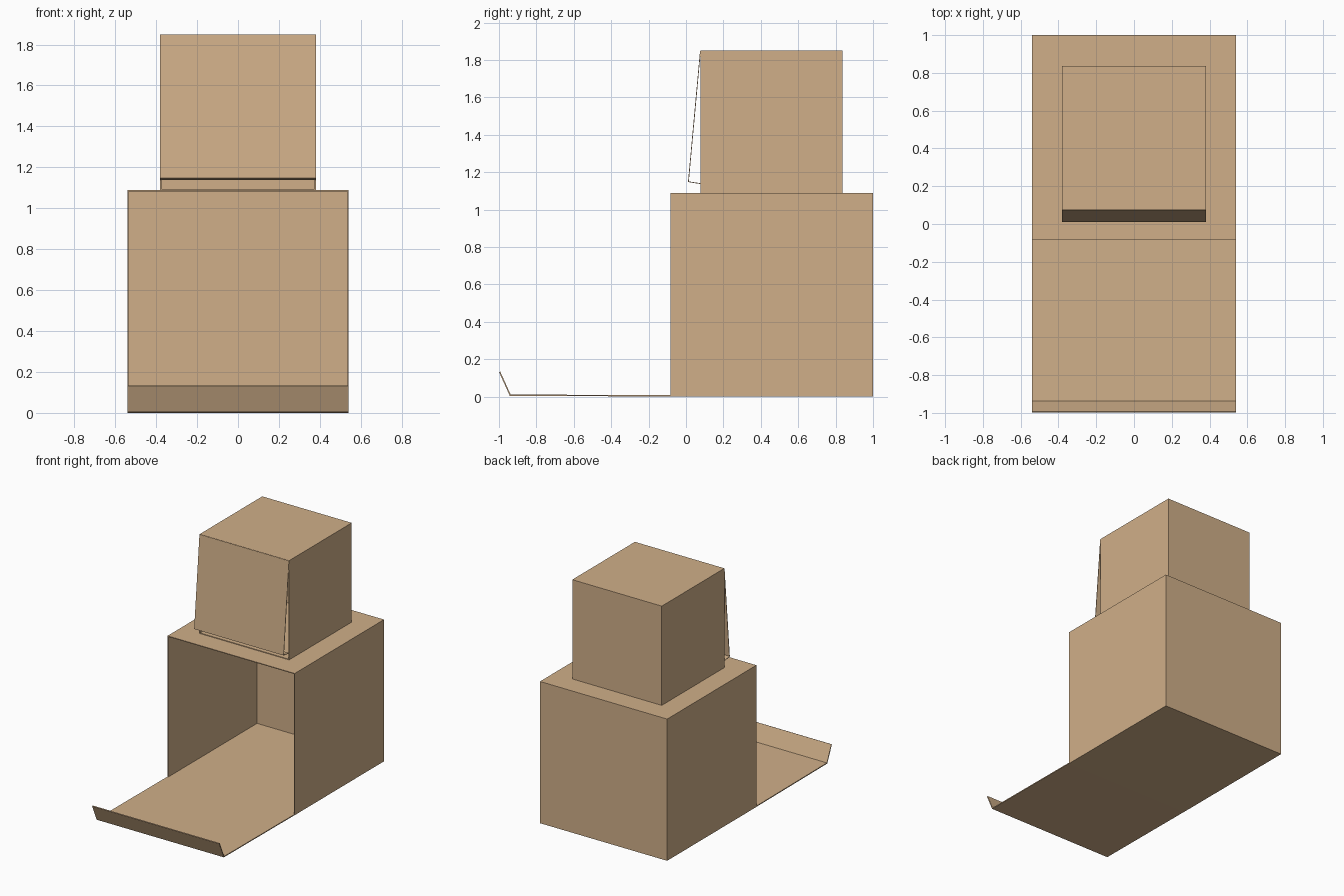
import bpy, bmesh

if "Cube" in bpy.data.objects:
    bpy.data.objects.remove(bpy.data.objects["Cube"])

cardboard = bpy.data.materials.new("tan cardboard")
cardboard.diffuse_color = (0.63, 0.43, 0.25, 1)
cardboard.use_nodes = True
cardboard.node_tree.nodes["Principled BSDF"].inputs["Base Color"].default_value = cardboard.diffuse_color


def finish(name, bm, thickness, offset):
    """Turn a sheet mesh into a thin cardboard object."""
    mesh = bpy.data.meshes.new(name)
    bm.to_mesh(mesh)
    bm.free()
    mesh.materials.append(cardboard)
    obj = bpy.data.objects.new(name, mesh)
    bpy.context.collection.objects.link(obj)
    mod = obj.modifiers.new("thickness", 'SOLIDIFY')
    mod.thickness = thickness
    mod.offset = offset
    mod.use_even_offset = True


def open_box(name, half, y0, y1, z0, z1, thickness):
    """Cube without its front face, walls thickened inward."""
    bm = bmesh.new()
    bmesh.ops.create_cube(bm, size=1)
    for v in bm.verts:
        v.co.x *= 2 * half
        v.co.y = y0 if v.co.y < 0 else y1
        v.co.z = z0 if v.co.z < 0 else z1
    bm.normal_update()
    front = [f for f in bm.faces if f.normal.y < -0.9]
    bmesh.ops.delete(bm, geom=front, context='FACES_ONLY')
    finish(name, bm, thickness, -1)


def flap(name, half, profile, thickness):
    """Folded sheet: (y, z) profile swept across x."""
    bm = bmesh.new()
    rows = [[bm.verts.new((x, y, z)) for x in (-half, half)] for y, z in profile]
    for a, b in zip(rows, rows[1:]):
        bm.faces.new((a[0], a[1], b[1], b[0]))
    finish(name, bm, thickness, 0)


# Large lower box with its door lying on the ground
open_box("large_box", 0.54, -0.083, 1.0, 0, 1.088, 0.006)
flap("large_box_door", 0.54, [(-0.083, 0.004), (-0.94, 0.008), (-0.996, 0.132)], 0.007)

# Small upper box with its door hanging ajar from the top edge
open_box("small_box", 0.38, 0.077, 0.837, 1.088, 1.85, 0.005)
flap("small_box_door", 0.38, [(0.077, 1.848), (0.013, 1.149), (0.077, 1.139)], 0.004)
